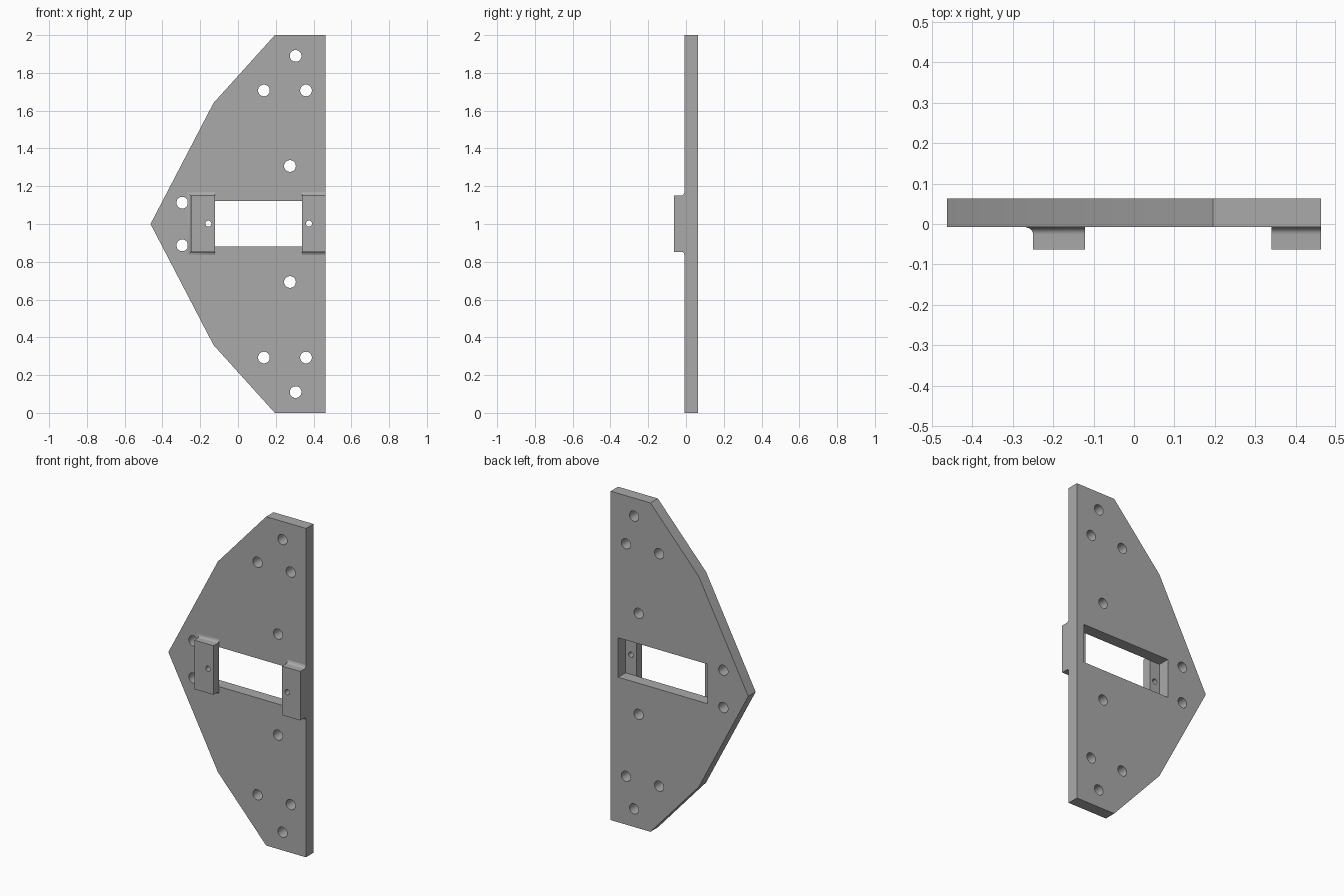
import bpy, bmesh
from math import cos, sin, tau, sqrt, radians

if "Cube" in bpy.data.objects:
    bpy.data.objects.remove(bpy.data.objects["Cube"], do_unlink=True)

FACE, BACK, NOSE = -0.008, 0.063, -0.063   # plate front, plate back, block front

grey = bpy.data.materials.new("plain grey")
grey.use_nodes = True
colour = (0.4, 0.4, 0.4, 1)
grey.diffuse_color = colour
grey.node_tree.nodes["Principled BSDF"].inputs["Base Color"].default_value = colour


def loft(bm, rings):
    """Closed solid through matching rings of points."""
    rings = [[bm.verts.new(p) for p in ring] for ring in rings]
    for a, b in zip(rings, rings[1:]):
        for i in range(len(a)):
            j = (i + 1) % len(a)
            bm.faces.new((a[i], a[j], b[j], b[i]))
    bm.faces.new(rings[0][::-1])
    bm.faces.new(rings[-1])


def prism(bm, outline, y0, y1):
    loft(bm, [[(x, y, z) for x, z in outline] for y in (y0, y1)])


def circle(x, z, r, n=32):
    return [(x + r * cos(tau * i / n), z + r * sin(tau * i / n)) for i in range(n)]


def rect(x0, x1, z0, z1):
    return [(x0, z0), (x1, z0), (x1, z1), (x0, z1)]


def finish(bm, name):
    bmesh.ops.recalc_face_normals(bm, faces=bm.faces)
    mesh = bpy.data.meshes.new(name)
    bm.to_mesh(mesh)
    bm.free()
    mesh.materials.append(grey)
    ob = bpy.data.objects.new(name, mesh)
    bpy.context.collection.objects.link(ob)
    return ob


def cut(ob, outlines):
    """Cut the outlines straight through the part, front to back."""
    bm = bmesh.new()
    for outline in outlines:
        prism(bm, outline, -0.2, 0.2)
    cutter = finish(bm, "cutter")
    cutter.hide_render = True
    mod = ob.modifiers.new("holes", "BOOLEAN")
    mod.operation, mod.solver, mod.object = "DIFFERENCE", "EXACT", cutter
    bpy.ops.object.select_all(action="DESELECT")
    ob.select_set(True)
    bpy.context.view_layer.objects.active = ob
    bpy.ops.object.modifier_apply(modifier=mod.name)
    bpy.data.objects.remove(cutter, do_unlink=True)
    bpy.ops.object.shade_smooth_by_angle(angle=radians(25))


# Mounting plate: upper half outline mirrored about z = 1
upper = [(0.463, 2), (0.195, 2), (-0.13, 1.64)]
outline = upper + [(-0.463, 1)] + [(x, 2 - z) for x, z in reversed(upper)]
bm = bmesh.new()
prism(bm, outline, FACE, BACK)
plate = finish(bm, "mounting_plate")

# Window and mirrored bolt holes
bolts = [(0.305, 1.89), (0.137, 1.707), (0.36, 1.707), (0.275, 1.307), (-0.295, 1.113)]
holes = [circle(x, h, 0.031) for x, z in bolts for h in (z, 2 - z)]
cut(plate, holes + [rect(-0.19, 0.412, 0.882, 1.122)])


# Raised blocks with a concave fillet where they meet the plate
def block(name, x0, x1, flare_left, screw_x, r=0.018, steps=6):
    rings = []
    for i in range(steps + 1):
        t = r * i / steps
        out = r - sqrt(r * r - (r - t) ** 2)
        rings.append([(x, FACE - t, z) for x, z in
                      rect(x0 - out * flare_left, x1, 0.853 - out, 1.151 + out)])
    rings.append([(x, NOSE, z) for x, z in rect(x0, x1, 0.853, 1.151)])
    bm = bmesh.new()
    loft(bm, rings)
    cut(finish(bm, name), [circle(screw_x, 1.002, 0.016, 24)])


block("inner_block", -0.25, -0.121, 1, -0.157)
block("edge_block", 0.34, 0.463, 0, 0.376)
